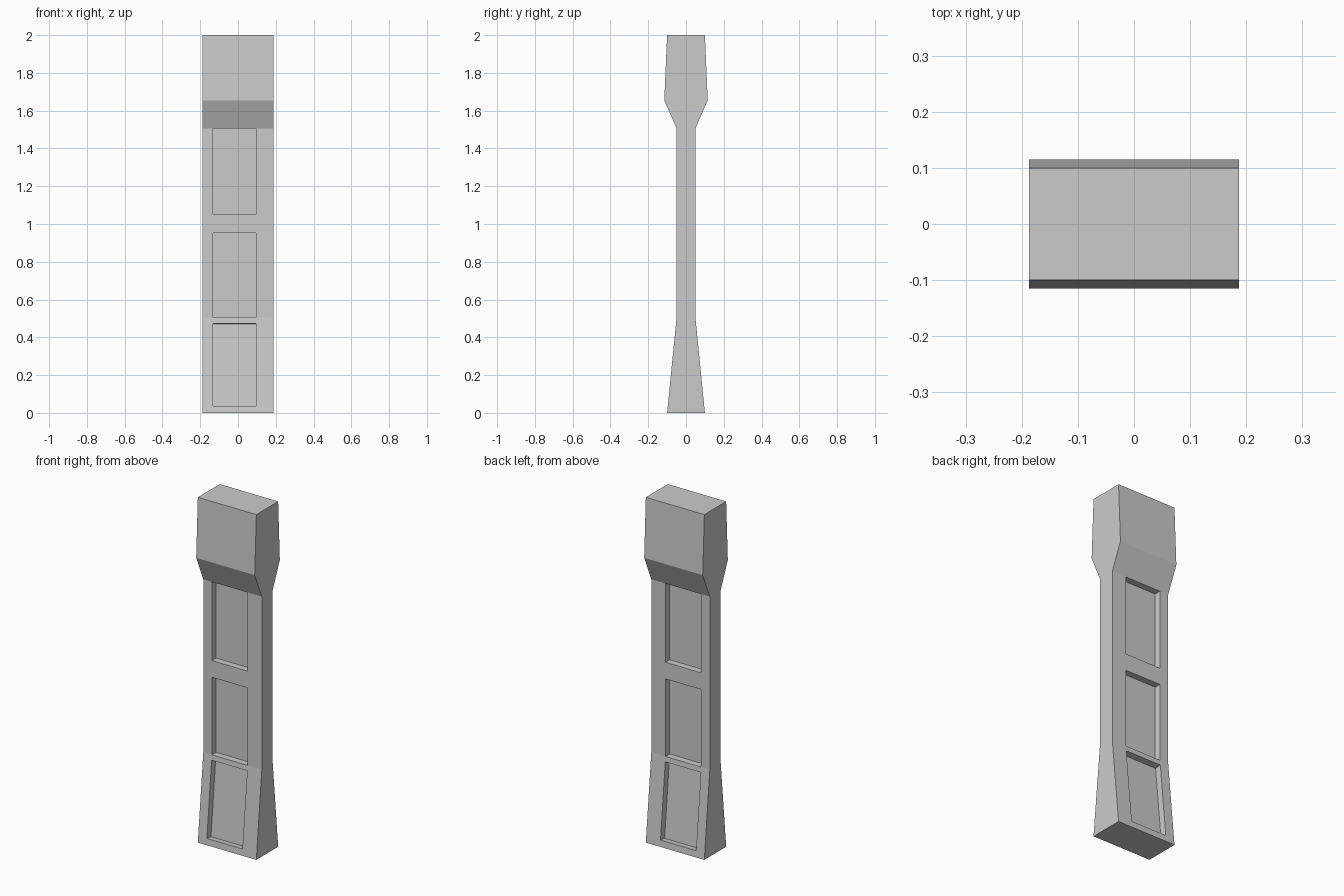
import bpy
import bmesh
from mathutils import Vector

cube = bpy.data.objects.get("Cube")
if cube:
    bpy.data.objects.remove(cube, do_unlink=True)

HALF_WIDTH = 0.1875
PANEL_X = (-0.132, 0.096)
PANEL_Z = [(0.037, 0.474), (0.504, 0.953), (1.05, 1.506)]
PANEL_DEPTH = 0.038

# Half profile of the pillar: (half depth, height)
PROFILE = [(0.1, 0), (0.05, 0.504), (0.05, 1.506), (0.115, 1.655), (0.1, 2)]


def make_material(name, color):
    mat = bpy.data.materials.new(name)
    mat.use_nodes = True
    mat.diffuse_color = color
    bsdf = mat.node_tree.nodes["Principled BSDF"]
    bsdf.inputs["Base Color"].default_value = color
    bsdf.inputs["Roughness"].default_value = 0.8
    return mat


def cut(bm, point, normal):
    geom = bm.verts[:] + bm.edges[:] + bm.faces[:]
    bmesh.ops.bisect_plane(bm, geom=geom, dist=1e-5, plane_co=point, plane_no=normal)


def is_panel(face):
    c = face.calc_center_median()
    return (abs(face.normal.y) > 0.5
            and PANEL_X[0] < c.x < PANEL_X[1]
            and any(low < c.z < high for low, high in PANEL_Z))


bm = bmesh.new()

# Solid pillar with flared foot and wide head
outline = [(-y, z) for y, z in PROFILE] + [(y, z) for y, z in reversed(PROFILE)]
side = bm.faces.new([bm.verts.new((-HALF_WIDTH, y, z)) for y, z in outline])
swept = bmesh.ops.extrude_face_region(bm, geom=[side], use_keep_orig=True)
moved = [v for v in swept["geom"] if isinstance(v, bmesh.types.BMVert)]
bmesh.ops.translate(bm, verts=moved, vec=Vector((2 * HALF_WIDTH, 0, 0)))
bmesh.ops.recalc_face_normals(bm, faces=bm.faces[:])

# Panel outlines on both broad sides
for x in PANEL_X:
    cut(bm, (x, 0, 0), (1, 0, 0))
for z in sorted({z for pair in PANEL_Z for z in pair} | {z for _, z in PROFILE[1:-1]}):
    cut(bm, (0, 0, z), (0, 0, 1))
bm.normal_update()

# Sink the panels straight into the surface
panels = [f for f in bm.faces if is_panel(f)]
bmesh.ops.inset_individual(bm, faces=panels, thickness=0, depth=-PANEL_DEPTH,
                           use_even_offset=True)

mesh = bpy.data.meshes.new("pillar")
bm.to_mesh(mesh)
bm.free()
mesh.materials.append(make_material("plain grey", (0.6, 0.6, 0.6, 1)))
pillar = bpy.data.objects.new("pillar", mesh)
bpy.context.collection.objects.link(pillar)
